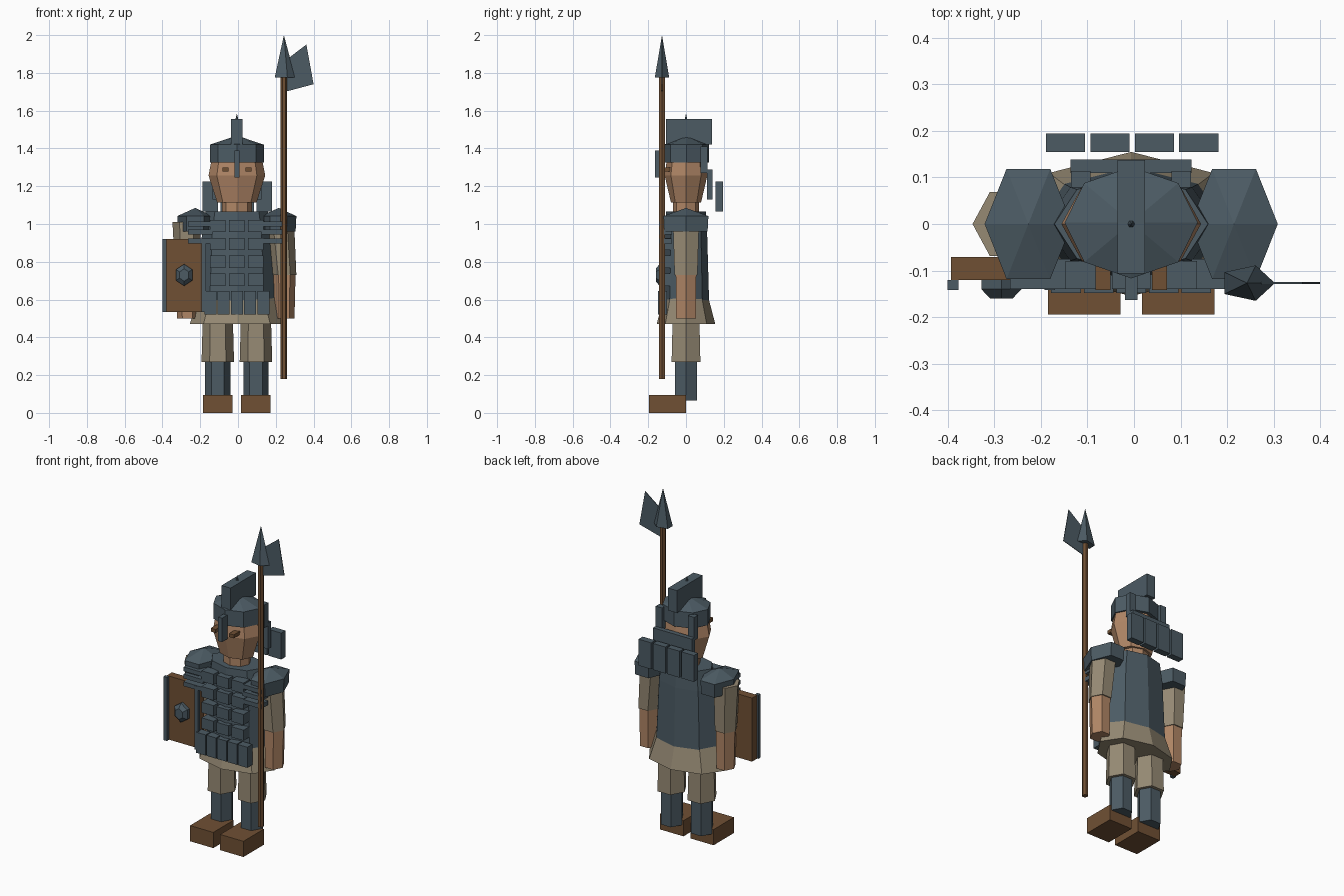
import bpy, bmesh, math
from mathutils import Vector

if "Cube" in bpy.data.objects:
    bpy.data.objects.remove(bpy.data.objects["Cube"])

CX = -0.006  # centre line of the figure


def mat(name, r, g, b):
    lin = lambda c: ((c / 255 + 0.055) / 1.055) ** 2.4
    m = bpy.data.materials.new(name)
    m.diffuse_color = (lin(r), lin(g), lin(b), 1)
    m.use_nodes = True
    m.node_tree.nodes["Principled BSDF"].inputs["Base Color"].default_value = m.diffuse_color
    return m


STEEL = mat("steel", 76, 91, 100)
CLOTH = mat("tan cloth", 150, 138, 116)
SKIN = mat("skin", 176, 134, 102)
BROWN = mat("brown leather", 112, 80, 52)


def finish(name, bm, m):
    bmesh.ops.recalc_face_normals(bm, faces=bm.faces)
    me = bpy.data.meshes.new(name)
    bm.to_mesh(me)
    bm.free()
    me.materials.append(m)
    ob = bpy.data.objects.new(name, me)
    bpy.context.collection.objects.link(ob)
    return ob


def box(name, m, x, y, z):
    """Box from (min, max) ranges."""
    bm = bmesh.new()
    bmesh.ops.create_cube(bm, size=1)
    for v in bm.verts:
        v.co = Vector([(a + b) / 2 + c * (b - a) for c, (a, b) in zip(v.co, (x, y, z))])
    return finish(name, bm, m)


def loft(name, m, n, rings, start=0.0):
    """Stack of n-sided rings (x, y, z, rx, ry); a zero radius makes a point."""
    bm = bmesh.new()
    loops = []
    for x, y, z, rx, ry in rings:
        if rx == 0:
            loops.append([bm.verts.new((x, y, z))] * n)
            continue
        ang = [start + math.tau * i / n for i in range(n)]
        loops.append([bm.verts.new((x + rx * math.cos(a), y + ry * math.sin(a), z)) for a in ang])
    for a, b in zip(loops, loops[1:]):
        for i in range(n):
            j = (i + 1) % n
            bm.faces.new(list(dict.fromkeys((a[i], a[j], b[j], b[i]))))
    for end in (loops[0], loops[-1]):
        if end[0] is not end[1]:
            bm.faces.new(end)
    return finish(name, bm, m)


# Legs and feet
for s, side in ((-1, "left"), (1, "right")):
    x = CX + s * 0.101
    box(side + "_shoe", BROWN, (x - 0.078, x + 0.078), (-0.195, 0.0), (0, 0.095))
    loft(side + "_shin_guard", STEEL, 6, [(x, 0, 0.065, 0.067, 0.067), (x, 0, 0.28, 0.067, 0.067)])
    loft(side + "_thigh", CLOTH, 6, [(x, 0, 0.27, 0.086, 0.088), (x, 0, 0.56, 0.078, 0.08)])

# Tunic skirt and cuirass
loft("tunic_skirt", CLOTH, 8, [(CX, 0, 0.47, 0.25, 0.155), (CX, 0, 0.62, 0.198, 0.116)])
loft("cuirass", STEEL, 8, [(CX, 0, 0.56, 0.205, 0.123), (CX, 0, 0.95, 0.185, 0.112),
                           (CX, 0, 1.065, 0.165, 0.105)])

# Chest plates, three columns of four
for r in range(4):
    for c in (-1, 0, 1):
        x, z = CX + c * 0.1, 0.99 - r * 0.095
        box("chest_plate", STEEL, (x - 0.041, x + 0.041), (-0.14, -0.08), (z - 0.032, z + 0.032))

# Hanging strips below the cuirass
for i in range(5):
    x = CX + (i - 2) * 0.07
    box("waist_strip", STEEL, (x - 0.032, x + 0.032), (-0.148, -0.1), (0.52, 0.645))

# Arms, shoulder guards and chest straps
for s, side, top, low in ((-1, "left", -0.272, -0.268), (1, "right", 0.222, 0.245)):
    loft(side + "_sleeve", CLOTH, 6, [(low, 0, 0.73, 0.064, 0.07), (top, 0, 1.01, 0.075, 0.08)])
    loft(side + "_forearm", SKIN, 6, [(low, 0, 0.5, 0.054, 0.06), (low, 0, 0.75, 0.06, 0.063)])
    x = CX + s * 0.221
    loft(side + "_shoulder_guard", STEEL, 6, [(x, 0, 0.96, 0.09, 0.132), (x, 0, 1.042, 0.094, 0.137),
                                              (x, 0, 1.085, 0, 0)])
    for z in (1.0, 0.957, 0.91):
        x = CX + s * 0.195
        box(side + "_chest_strap", STEEL, (x - 0.065, x + 0.065), (-0.14, -0.075), (z - 0.013, z + 0.013))

# Neck and head
loft("neck", SKIN, 8, [(CX, 0, 1.04, 0.08, 0.07), (CX, 0, 1.14, 0.08, 0.07)])
loft("head", SKIN, 8, [(CX, 0, 1.115, 0.105, 0.08), (CX, 0, 1.257, 0.15, 0.113),
                       (CX, 0, 1.35, 0.132, 0.1)])
for s in (-1, 1):
    x = CX + s * 0.061
    box("eye", BROWN, (x - 0.016, x + 0.016), (-0.142, -0.07), (1.277, 1.298))

# Helmet with crest, nose guard, spike and neck guards
loft("helmet", STEEL, 8, [(CX, 0.003, 1.325, 0.143, 0.12), (CX, 0.003, 1.42, 0.143, 0.12),
                          (CX, 0.003, 1.468, 0, 0)])
box("helmet_crest", STEEL, (CX - 0.03, CX + 0.03), (-0.106, 0.138), (1.42, 1.555))
loft("helmet_spike", STEEL, 6, [(CX, 0, 1.55, 0.009, 0.009), (CX, 0, 1.585, 0, 0)])
box("nose_guard", STEEL, (CX - 0.013, CX + 0.013), (-0.163, -0.11), (1.245, 1.39))
for s in (-1, 1):
    x = CX + s * 0.108
    box("helmet_side_post", STEEL, (x - 0.021, x + 0.021), (0.078, 0.114), (1.27, 1.41))
box("neck_guard", STEEL, (CX - 0.13, CX + 0.13), (0.11, 0.139), (1.13, 1.288))

# Row of plates behind the neck
for i in range(4):
    x = -0.004 + (i - 1.5) * 0.0955
    box("back_plate", STEEL, (x - 0.042, x + 0.042), (0.155, 0.195), (1.065, 1.225))

# Shield with rims and boss
SX = -0.285
box("shield", BROWN, (SX - 0.108, SX + 0.108), (-0.12, -0.071), (0.535, 0.92))
for s in (-1, 1):
    x = SX + s * 0.104
    box("shield_rim", STEEL, (x - 0.0115, x + 0.0115), (-0.142, -0.12), (0.535, 0.92))
boss = loft("shield_boss", STEEL, 6, [(0, 0, 0, 0.05, 0.058), (0, 0, 0.022, 0.05, 0.058),
                                      (0, 0, 0.042, 0.028, 0.033)], math.pi / 6)
boss.location = (SX, -0.118, 0.73)
boss.rotation_euler = (math.pi / 2, 0, 0)

# Spear with point and side blade
PX, PY = 0.243, -0.127
loft("spear_shaft", BROWN, 6, [(PX, PY, 0.18, 0.017, 0.018), (PX, PY, 1.79, 0.017, 0.018)])
loft("spear_point", STEEL, 5, [(PX, PY, 1.775, 0.06, 0.04), (PX, PY, 2.0, 0, 0)])
bm = bmesh.new()
blade = bm.faces.new([bm.verts.new((x, PY - 0.002, z)) for x, z in
                      ((0.25, 1.70), (0.40, 1.74), (0.362, 1.95), (0.25, 1.865))])
ext = bmesh.ops.extrude_face_region(bm, geom=[blade])
for v in ext["geom"]:
    if isinstance(v, bmesh.types.BMVert):
        v.co.y += 0.004
bm.faces.ensure_lookup_table()
if not blade.is_valid or len(bm.faces) < 6:
    bm.faces.new([v for v in bm.verts if v.co.y < PY])
finish("spear_blade", bm, STEEL)
